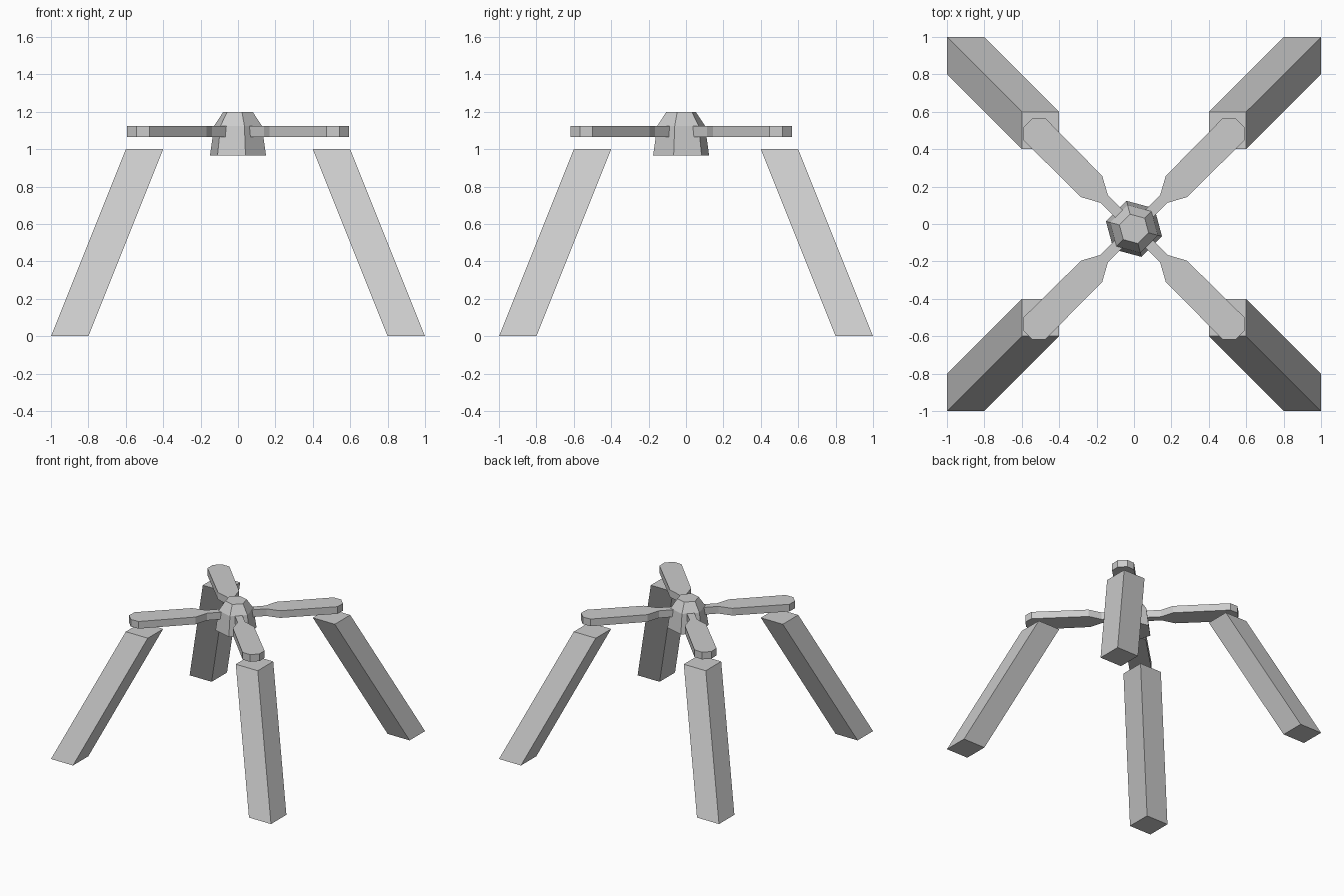
import bpy, bmesh
from math import sin, cos, radians

if "Cube" in bpy.data.objects:
    bpy.data.objects.remove(bpy.data.objects["Cube"])

HUB_Y = -0.026  # rotor sits slightly towards the front


def loft(name, rings):
    """Closed solid through rings of matching points."""
    bm = bmesh.new()
    loops = [[bm.verts.new(p) for p in ring] for ring in rings]
    n = len(loops[0])
    bm.faces.new(loops[0])
    bm.faces.new(loops[-1])
    for a, b in zip(loops, loops[1:]):
        for i in range(n):
            j = (i + 1) % n
            bm.faces.new((a[i], a[j], b[j], b[i]))
    bmesh.ops.recalc_face_normals(bm, faces=bm.faces)
    mesh = bpy.data.meshes.new(name)
    bm.to_mesh(mesh)
    bm.free()
    obj = bpy.data.objects.new(name, mesh)
    bpy.context.collection.objects.link(obj)
    return obj


# Slanted square legs
def square(lo, hi, z, sx, sy):
    return [(sx * x, sy * y, z) for x, y in ((lo, lo), (hi, lo), (hi, hi), (lo, hi))]


for side, sx in (("left", -1), ("right", 1)):
    for end, sy in (("front", -1), ("back", 1)):
        loft(f"{end}_{side}_leg", [square(0.8, 1.0, 0, sx, sy),
                                   square(0.4, 0.6, 1.0, sx, sy)])

# Six-sided tapered hub
hub_profile = [(0.155, 0.966), (0.132, 1.125), (0.081, 1.2)]
loft("hub", [[(r * cos(radians(45 + 60 * k)), HUB_Y + r * sin(radians(45 + 60 * k)), z)
              for k in range(6)] for r, z in hub_profile])

# Four flat blades: half outline (along, across), mirrored to the other edge
half = [(0.03, 0.028), (0.225, 0.028), (0.32, 0.08), (0.752, 0.083), (0.802, 0.036)]
outline = half + [(u, -v) for u, v in reversed(half)]
for k in range(4):
    c, s = cos(radians(45 + 90 * k)), sin(radians(45 + 90 * k))
    loft(f"blade_{k + 1}", [[(u * c - v * s, HUB_Y + u * s + v * c, z) for u, v in outline]
                            for z in (1.065, 1.124)])
